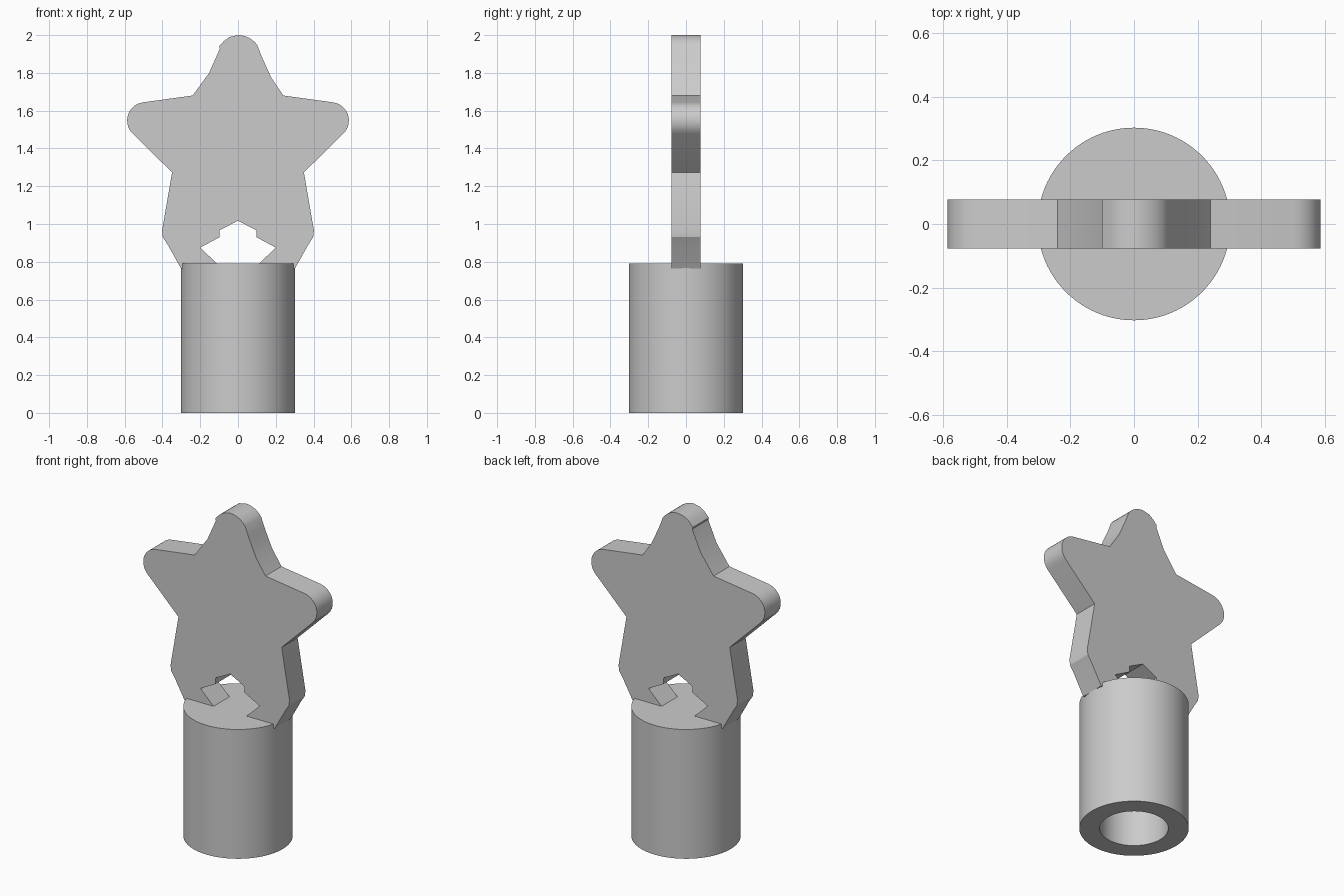
import bpy, bmesh, math

cube = bpy.data.objects.get("Cube")
if cube:
    bpy.data.objects.remove(cube, do_unlink=True)

grey = bpy.data.materials.new("plain grey")
grey.use_nodes = True
colour = (0.6, 0.6, 0.6, 1)
grey.diffuse_color = colour
grey.node_tree.nodes["Principled BSDF"].inputs["Base Color"].default_value = colour


def finish(bm, name):
    bmesh.ops.recalc_face_normals(bm, faces=bm.faces)
    mesh = bpy.data.meshes.new(name)
    bm.to_mesh(mesh)
    bm.free()
    mesh.materials.append(grey)
    obj = bpy.data.objects.new(name, mesh)
    bpy.context.collection.objects.link(obj)
    bpy.ops.object.select_all(action="DESELECT")
    obj.select_set(True)
    bpy.context.view_layer.objects.active = obj
    bpy.ops.object.shade_smooth_by_angle(angle=math.radians(25))
    return obj


def arc(cx, cz, r, start, end, steps=10):
    """Points on a circle, angles in degrees."""
    angles = [math.radians(start + (end - start) * i / steps) for i in range(steps + 1)]
    return [(cx + r * math.cos(a), cz + r * math.sin(a)) for a in angles]


# Cylindrical base with a blind bore, lathed from a profile
radius, bore, height, depth = 0.303, 0.19, 0.79, 0.6
profile = [(0, depth), (bore, depth), (bore, 0), (radius, 0), (radius, height), (0, height)]
bm = bmesh.new()
verts = [bm.verts.new((r, 0, z)) for r, z in profile]
edges = [bm.edges.new(pair) for pair in zip(verts, verts[1:])]
bmesh.ops.spin(bm, geom=verts + edges, cent=(0, 0, 0), axis=(0, 0, 1),
               angle=math.tau, steps=96, use_merge=True)
bmesh.ops.remove_doubles(bm, verts=bm.verts, dist=1e-5)
finish(bm, "hollow_base")

# Star plate: side and leg outline shared by both halves
side = [(0.24, 1.68)] + arc(0.49, 1.548, 0.097, 82, -46)
side += [(0.349, 1.273), (0.402, 0.965), (0.398, 0.93), (0.372, 0.89), (0.302, 0.765),
         (0.085, 0.765), (0.2, 0.875), (0.098, 0.93), (0.098, 0.967)]
# Rounded top point, with a small lip on its right-hand side
tip_left = arc(0, 1.875, 0.125, 90, 35, 6) + [(0.124, 1.89), (0.15, 1.832), (0.176, 1.775)]
tip_right = [(-0.153, 1.80), (-0.096, 1.928), (-0.1, 1.94), (-0.075, 1.968), (-0.045, 1.99)]
outline = tip_left + side + [(0, 1.017)] + [(-x, z) for x, z in reversed(side)] + tip_right

bm = bmesh.new()
front = bm.faces.new([bm.verts.new((x, -0.077, z)) for x, z in outline])
extruded = bmesh.ops.extrude_face_region(bm, geom=[front], use_keep_orig=True)["geom"]
moved = [v for v in extruded if isinstance(v, bmesh.types.BMVert)]
bmesh.ops.translate(bm, verts=moved, vec=(0, 0.154, 0))
bmesh.ops.triangulate(bm, faces=[f for f in bm.faces if len(f.verts) > 4])
finish(bm, "star_plate")
